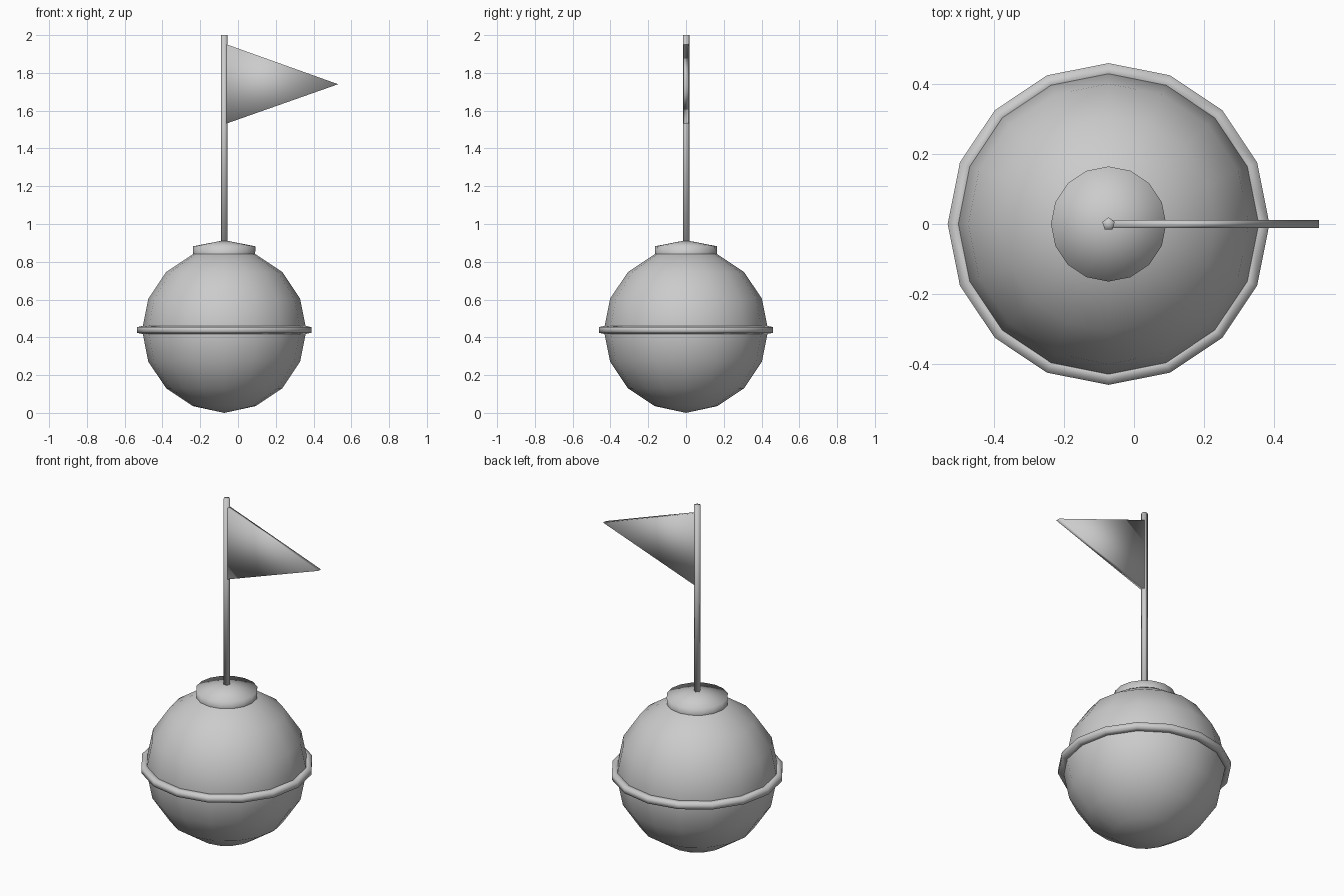
import bpy, bmesh
from math import sin, cos, pi

if "Cube" in bpy.data.objects:
    bpy.data.objects.remove(bpy.data.objects["Cube"])

CX = -0.073   # axis of the buoy


def add_object(name, verts, faces):
    mesh = bpy.data.meshes.new(name)
    mesh.from_pydata(verts, [], faces)
    bm = bmesh.new()
    bm.from_mesh(mesh)
    bmesh.ops.remove_doubles(bm, verts=bm.verts, dist=1e-5)
    bmesh.ops.recalc_face_normals(bm, faces=bm.faces)
    for f in bm.faces:
        f.smooth = True
    bm.to_mesh(mesh)
    bm.free()
    obj = bpy.data.objects.new(name, mesh)
    bpy.context.collection.objects.link(obj)
    return obj


def lathe(name, profile, sides, start=0.0):
    """Revolve (radius, z) points around the buoy axis; radius 0 makes a fan."""
    verts, faces, rings = [], [], []
    for r, z in profile:
        if r == 0:
            rings.append([len(verts)] * sides)
            verts.append((CX, 0, z))
        else:
            rings.append([len(verts) + i for i in range(sides)])
            for i in range(sides):
                a = start + 2 * pi * i / sides
                verts.append((CX + r * cos(a), r * sin(a), z))
    for lo, hi in zip(rings, rings[1:]):
        for i in range(sides):
            j = (i + 1) % sides
            quad = [lo[i], lo[j], hi[j], hi[i]]
            faces.append(list(dict.fromkeys(quad)))
    return add_object(name, verts, faces)


# Round float: 16 sides, 8 rings
R, CZ = 0.435, 0.438
ball = [(0 if k in (0, 8) else R * sin(pi * k / 8), CZ - R * cos(pi * k / 8))
        for k in range(9)]
ball[0] = (0, 0.0)
lathe("float_ball", ball, 16)

# Bumper ring around the waist
lathe("bumper_ring", [(0.42, 0.415), (0.461, 0.424), (0.461, 0.454),
                      (0.42, 0.463), (0.42, 0.415)], 16)

# Cap with a shallow conical top
lathe("top_cap", [(0, 0.80), (0.163, 0.80), (0.165, 0.882), (0, 0.914)], 16)

# Five-sided pole
lathe("flag_pole", [(0, 0.86), (0.019, 0.86), (0.019, 2.0), (0, 2.0)], 5, pi / 2)

# Triangular pennant, a thin prism
T = 0.012
outline = [(-0.066, 1.53), (0.53, 1.74), (-0.066, 1.953)]
verts = [(x, y, z) for y in (-T, T) for x, z in outline]
add_object("pennant", verts, [(0, 1, 2), (5, 4, 3), (0, 3, 4, 1),
                              (1, 4, 5, 2), (2, 5, 3, 0)])
